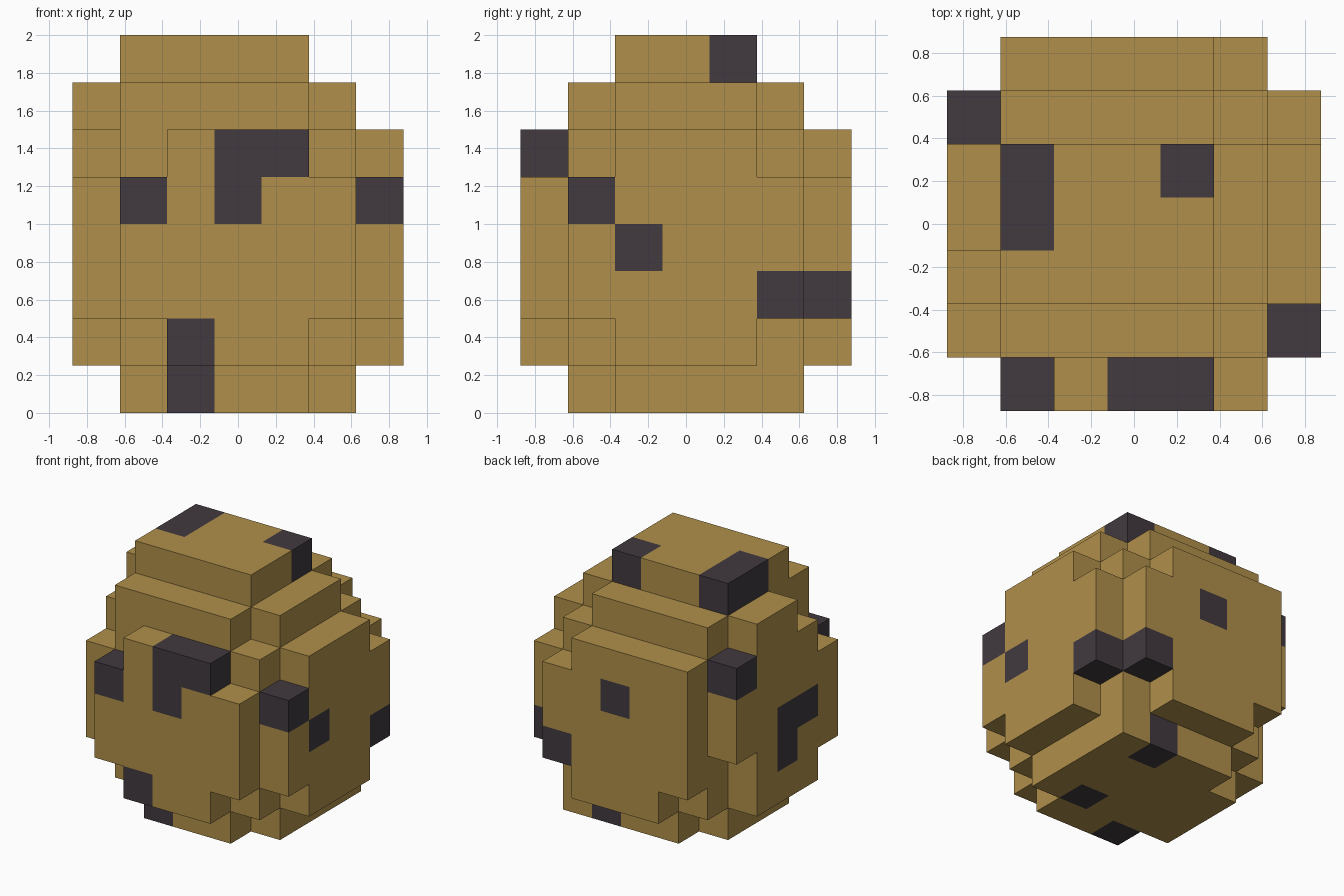
import bpy
import bmesh
from mathutils import Vector

if "Cube" in bpy.data.objects:
    bpy.data.objects.remove(bpy.data.objects["Cube"], do_unlink=True)

CELL = 0.25


def flat_material(name, rgb):
    mat = bpy.data.materials.new(name)
    mat.use_nodes = True
    color = (*rgb, 1.0)
    mat.diffuse_color = color
    mat.node_tree.nodes["Principled BSDF"].inputs["Base Color"].default_value = color
    return mat


tan = flat_material("tan shell", (0.434, 0.275, 0.069))
dark = flat_material("dark speckle", (0.054, 0.042, 0.051))


def block(x, y, z):
    """Cells of a solid block from inclusive (first, last) ranges."""
    return {(i, j, k)
            for i in range(x[0], x[1] + 1)
            for j in range(y[0], y[1] + 1)
            for k in range(z[0], z[1] + 1)}


# Core, base and stepped crown
cells = block((1, 5), (1, 5), (0, 5))
cells -= {(1, 1, 0), (5, 1, 0), (1, 5, 0)}
cells |= block((1, 4), (1, 5), (6, 6)) | block((5, 5), (2, 4), (6, 6))
cells |= block((0, 0), (3, 4), (6, 6))
cells |= block((1, 4), (2, 4), (7, 7))

# Bulging side plates: tall middle
for side in (0, 6):
    cells |= block((2, 4), (side, side), (1, 5))
    cells |= block((side, side), (2, 4), (1, 5))

# Shorter ends of the side plates
cells |= block((1, 1), (0, 0), (2, 4)) | block((5, 5), (0, 0), (2, 4))
cells |= block((1, 1), (6, 6), (2, 5)) | block((5, 5), (6, 6), (2, 4))
cells |= block((0, 0), (1, 1), (2, 4)) | block((0, 0), (5, 5), (3, 5))
cells |= block((6, 6), (1, 1), (2, 4)) | block((6, 6), (5, 5), (2, 4))

# Dark speckles, grouped by side
speckles = {
    (1, 0, 4), (3, 0, 4), (3, 0, 5), (4, 0, 5), (2, 0, 1),   # front
    (6, 1, 4), (6, 2, 3), (6, 5, 2),                         # left
    (3, 6, 4), (5, 6, 2),                                    # back
    (0, 5, 5), (0, 2, 3), (0, 3, 2), (0, 3, 3),              # right
    (1, 3, 7), (1, 4, 7), (4, 4, 7),                         # crown
    (2, 1, 0), (4, 5, 0), (4, 2, 0),                         # base
}

# Outer skin: one quad wherever a cell meets open air
bm = bmesh.new()
for cell in sorted(cells):
    centre = Vector((cell[0] - 3, cell[1] - 3, cell[2] + 0.5))
    for axis in range(3):
        for sign in (-1, 1):
            beside = list(cell)
            beside[axis] += sign
            if tuple(beside) in cells:
                continue
            n, u, v = Vector(), Vector(), Vector()
            n[axis] = sign / 2
            u[(axis + 1) % 3] = 0.5
            v[(axis + 2) % 3] = sign / 2
            corners = (-u - v, u - v, u + v, v - u)
            face = bm.faces.new([bm.verts.new((centre + n + c) * CELL) for c in corners])
            face.material_index = int(cell in speckles)
bmesh.ops.remove_doubles(bm, verts=bm.verts[:], dist=0.001)

mesh = bpy.data.meshes.new("egg_shell")
bm.to_mesh(mesh)
bm.free()
mesh.materials.append(tan)
mesh.materials.append(dark)
egg = bpy.data.objects.new("egg_shell", mesh)
bpy.context.scene.collection.objects.link(egg)
